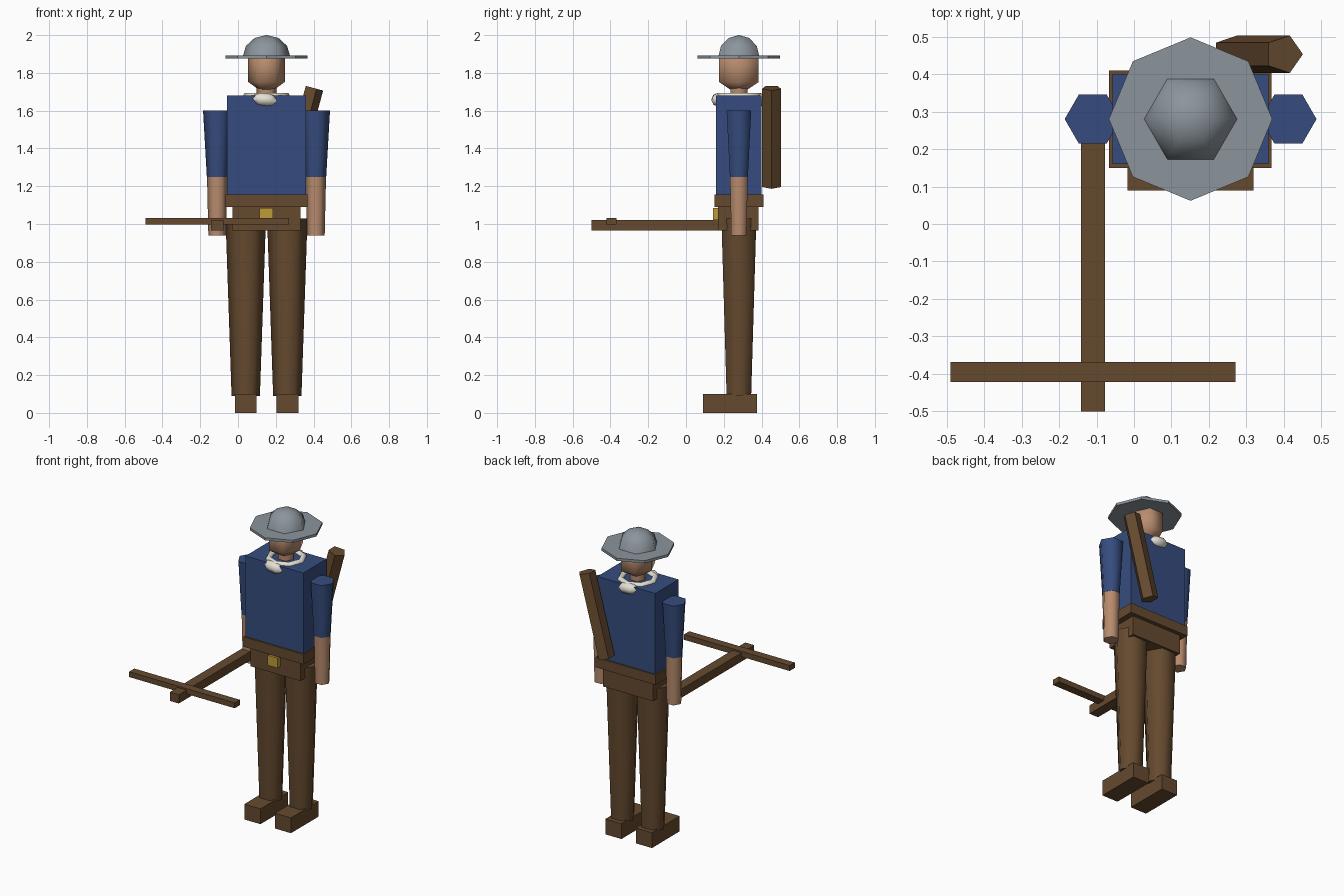
import bpy, bmesh, math
from mathutils import Matrix, Vector

cube = bpy.data.objects.get("Cube")
if cube:
    bpy.data.objects.remove(cube, do_unlink=True)

CX, CY = 0.151, 0.28  # body axis


def material(name, r, g, b):
    m = bpy.data.materials.new(name)
    m.use_nodes = True
    m.diffuse_color = (r, g, b, 1)
    m.node_tree.nodes["Principled BSDF"].inputs["Base Color"].default_value = (r, g, b, 1)
    return m


brown = material("brown leather", 0.13, 0.068, 0.028)
blue = material("blue cloth", 0.037, 0.073, 0.21)
skin = material("skin", 0.48, 0.26, 0.155)
steel = material("grey steel", 0.26, 0.30, 0.335)
gold = material("gold", 0.51, 0.33, 0.04)
cream = material("cream cloth", 0.77, 0.745, 0.645)


def finish(name, bm, mat, smooth=False):
    bmesh.ops.recalc_face_normals(bm, faces=bm.faces)
    mesh = bpy.data.meshes.new(name)
    bm.to_mesh(mesh)
    bm.free()
    mesh.materials.append(mat)
    ob = bpy.data.objects.new(name, mesh)
    bpy.context.collection.objects.link(ob)
    if smooth:
        bpy.ops.object.select_all(action='DESELECT')
        ob.select_set(True)
        bpy.context.view_layer.objects.active = ob
        bpy.ops.object.shade_smooth_by_angle(angle=math.radians(65))
    return ob


def box(name, mat, x, y, z):
    """Box from (min, max) pairs."""
    bm = bmesh.new()
    size = [b - a for a, b in (x, y, z)]
    mid = [(a + b) / 2 for a, b in (x, y, z)]
    bmesh.ops.create_cube(bm, size=1, matrix=Matrix.Translation(mid) @ Matrix.Diagonal((*size, 1)))
    return finish(name, bm, mat)


def turned(name, mat, rings, at, sides=6, scale=(1, 1, 1), tilt=0, smooth=True):
    """Stack of (radius, height) rings with a corner on +x; radius 0 makes a pole."""
    bm = bmesh.new()
    loops = []
    for r, h in rings:
        n = sides if r else 1
        loops.append([bm.verts.new((r * math.cos(math.tau * i / n), r * math.sin(math.tau * i / n), h))
                      for i in range(n)])
    for a, b in zip(loops, loops[1:]):
        for i in range(sides):
            j = (i + 1) % sides
            quad = [a[i % len(a)], a[j % len(a)], b[j % len(b)], b[i % len(b)]]
            bm.faces.new(list(dict.fromkeys(quad)))
    for end in (loops[0], loops[-1]):
        if len(end) > 1:
            bm.faces.new(end)
    bm.transform(Matrix.Translation(at) @ Matrix.Rotation(tilt, 4, 'Y') @ Matrix.Diagonal((*scale, 1)))
    return finish(name, bm, mat, smooth)


def arc(radius, start, end, steps):
    """Sphere profile between two latitudes in degrees."""
    out = []
    for i in range(steps + 1):
        lat = start + (end - start) * i / steps
        r = 0 if abs(lat) == 90 else radius * math.cos(math.radians(lat))
        out.append((r, radius * math.sin(math.radians(lat))))
    return out


# Limbs
for side, s in (("right", -1), ("left", 1)):
    lx, ax = CX + s * 0.11, CX + s * 0.261
    box(side + "_shoe", brown, (lx - 0.058, lx + 0.058), (0.09, 0.375), (0, 0.1))
    turned(side + "_leg", brown, [(0.075, 0.09), (0.107, 1.03)], (lx, CY, 0))
    turned(side + "_sleeve", blue, [(0.055, 1.25), (0.075, 1.6)], (ax, CY, 0))
    turned(side + "_forearm", skin, [(0.047, 0.94), (0.054, 1.25)], (ax, CY, 0))

# Trunk and belt
box("hips", brown, (-0.03, 0.33), (0.17, 0.385), (0.965, 1.09))
box("belt", brown, (-0.067, 0.367), (0.15, 0.41), (1.09, 1.155))
box("buckle", gold, (0.113, 0.186), (0.143, 0.18), (1.02, 1.085))
box("torso", blue, (-0.058, 0.359), (0.16, 0.4), (1.155, 1.68))

# Head and hat
turned("neck", skin, [(0.052, 1.64), (0.052, 1.78)], (CX, CY, 0))
turned("head", skin, arc(0.14, -90, 90, 3), (CX, CY, 1.822), scale=(0.8, 1, 1))
turned("hat_brim", steel, [(0.218, 1.875), (0.218, 1.892)], (CX, CY, 0), sides=8, smooth=False)
turned("hat_crown", steel, arc(0.126, 0, 90, 3), (CX, CY, 1.885), scale=(1, 1, 0.915))

# Neckerchief with a knot in front and behind
bpy.ops.mesh.primitive_torus_add(location=(CX, CY, 1.676), major_segments=8, minor_segments=6,
                                 major_radius=0.105, minor_radius=0.021)
scarf = bpy.context.object
scarf.name = "neckerchief"
scarf.data.materials.append(cream)
bpy.ops.object.shade_smooth_by_angle(angle=math.radians(65))
for side, s in (("front", -1), ("back", 1)):
    turned(side + "_knot", cream, arc(1, -90, 90, 4), (CX - 0.008, CY + s * 0.11, 1.658),
           scale=(0.076, 0.04, 0.036), tilt=0.1)

# Quiver slung across the back
low, high = Vector((0.26, 0.453, 1.2)), Vector((0.4, 0.453, 1.72))
span = high - low
turned("quiver", brown, [(0.0525, 0), (0.0525, span.length)], low, sides=5,
       tilt=math.atan2(span.x, span.z), smooth=False)

# Crossbow held in the right hand
box("crossbow_stock", brown, (-0.142, -0.077), (-0.5, 0.25), (0.965, 1.022))
box("crossbow_bow", brown, (-0.49, 0.271), (-0.421, -0.368), (0.997, 1.032))
